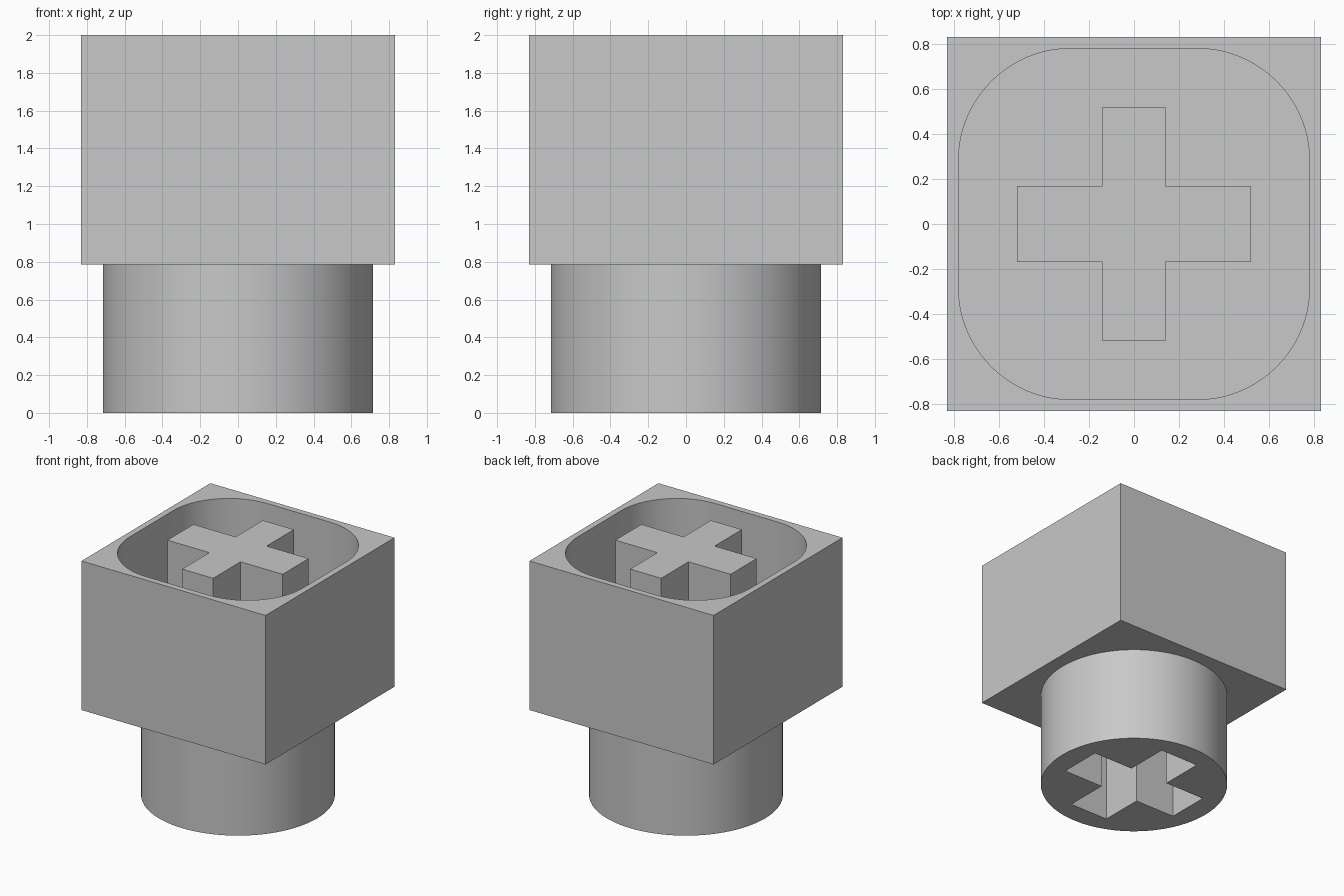
import bpy
import bmesh
from math import cos, sin, pi

cube = bpy.data.objects.get("Cube")
if cube:
    bpy.data.objects.remove(cube, do_unlink=True)

grey = bpy.data.materials.new("plain grey")
grey.use_nodes = True
colour = (0.58, 0.58, 0.58, 1)
grey.diffuse_color = colour
grey.node_tree.nodes["Principled BSDF"].inputs["Base Color"].default_value = colour

HEIGHT, COLLAR, FLOOR = 2.0, 0.785, 1.05


def prism(name, outline, bottom, top):
    """Extrude a flat outline from one height to another."""
    bm = bmesh.new()
    base = bm.faces.new([bm.verts.new((x, y, bottom)) for x, y in outline])
    extruded = bmesh.ops.extrude_face_region(bm, geom=[base])["geom"]
    verts = [v for v in extruded if isinstance(v, bmesh.types.BMVert)]
    bmesh.ops.translate(bm, verts=verts, vec=(0, 0, top - bottom))
    bmesh.ops.recalc_face_normals(bm, faces=bm.faces)
    mesh = bpy.data.meshes.new(name)
    bm.to_mesh(mesh)
    bm.free()
    mesh.materials.append(grey)
    obj = bpy.data.objects.new(name, mesh)
    bpy.context.collection.objects.link(obj)
    return obj


def rounded_square(half, radius, steps):
    """Square outline with round corners; a circle when radius equals half."""
    points = []
    for corner in range(4):
        mid = pi / 4 + corner * pi / 2
        for i in range(steps + 1):
            a = corner * pi / 2 + i * pi / 2 / steps
            inset = half - radius
            points.append((inset * (1 if cos(mid) > 0 else -1) + radius * cos(a),
                           inset * (1 if sin(mid) > 0 else -1) + radius * sin(a)))
    return points


def circle(radius, sides):
    return [(radius * cos(2 * pi * i / sides), radius * sin(2 * pi * i / sides))
            for i in range(sides)]


def cross(reach, half_x, half_y):
    """Plus outline: half_x is the half width of the y arm, half_y of the x arm."""
    quarter = [(reach, half_y), (half_x, half_y), (half_x, reach)]
    points = list(quarter)
    points += [(-x, y) for x, y in reversed(quarter)]
    points += [(-x, -y) for x, y in quarter]
    points += [(x, -y) for x, y in reversed(quarter)]
    return points


def cut(obj, cutter):
    """Subtract a cutter and remove it."""
    cutter.hide_render = True
    mod = obj.modifiers.new("cut", "BOOLEAN")
    mod.operation = "DIFFERENCE"
    mod.solver = "EXACT"
    mod.object = cutter
    select(obj)
    bpy.ops.object.modifier_apply(modifier=mod.name)
    bpy.data.objects.remove(cutter, do_unlink=True)


def select(obj):
    bpy.ops.object.select_all(action="DESELECT")
    obj.select_set(True)
    bpy.context.view_layer.objects.active = obj


# Square housing with a rounded cavity open at the top
side = 0.83
housing = prism("housing", [(-side, -side), (side, -side), (side, side), (-side, side)],
                COLLAR, HEIGHT)
cut(housing, prism("cavity_cutter", rounded_square(0.78, 0.5, 20), FLOOR, HEIGHT + 0.2))

# Cross post standing in the cavity, flush with the rim
post = prism("cross_post", cross(0.52, 0.14, 0.168), FLOOR, HEIGHT)

# Round stem with a cross socket open at the bottom
stem = prism("stem", circle(0.716, 96), 0, COLLAR)
cut(stem, prism("socket_cutter", cross(0.54, 0.175, 0.178), -0.2, COLLAR + 0.2))

for part in (housing, post, stem):
    select(part)
    bpy.ops.object.shade_smooth_by_angle(angle=pi / 6)
